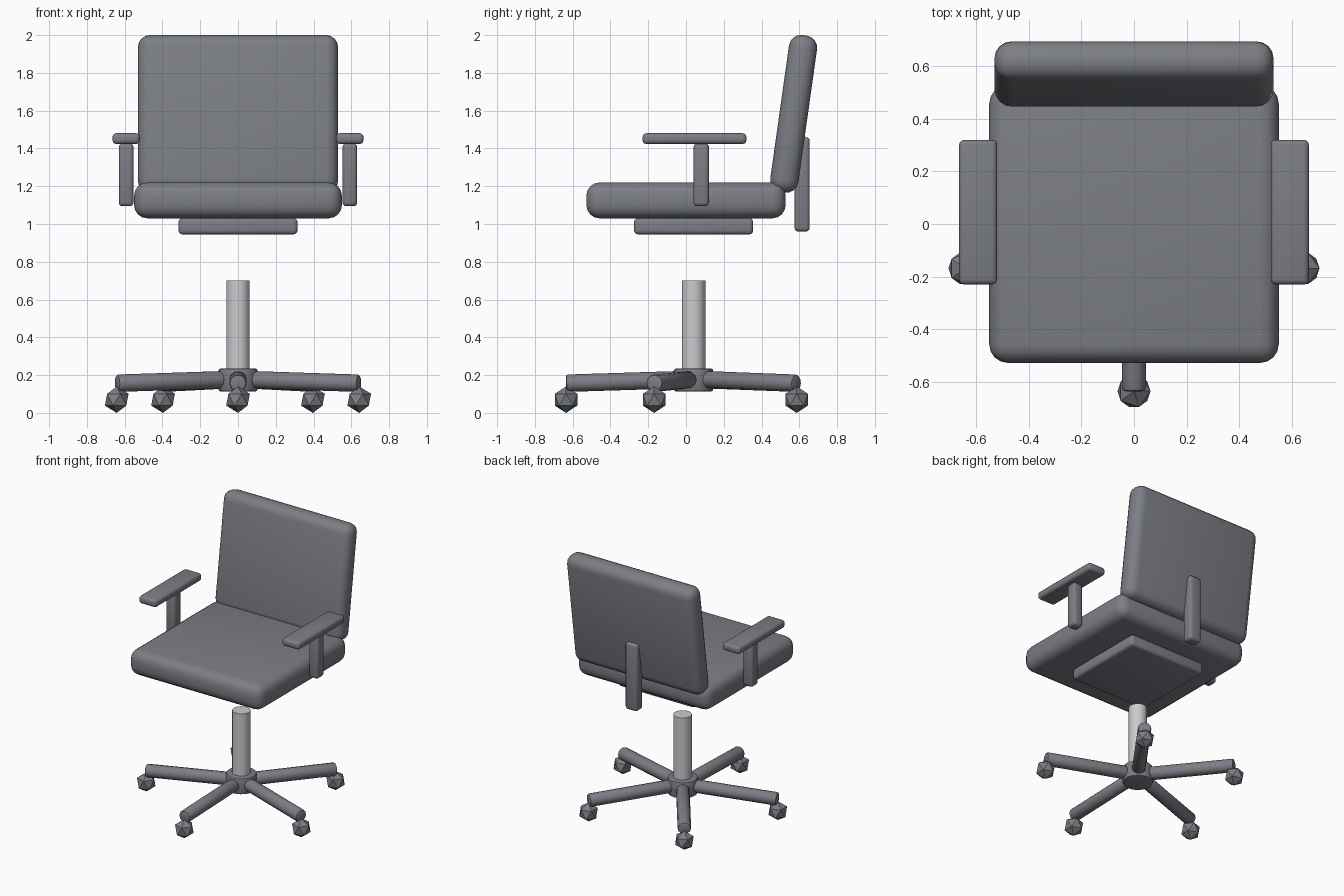
import bpy
import math
from math import sin, cos, radians
from mathutils import Vector

cube = bpy.data.objects.get("Cube")
if cube:
    bpy.data.objects.remove(cube, do_unlink=True)


def material(name, rgb):
    mat = bpy.data.materials.new(name)
    mat.use_nodes = True
    color = (*rgb, 1.0)
    mat.diffuse_color = color
    mat.node_tree.nodes["Principled BSDF"].inputs["Base Color"].default_value = color
    return mat


slate = material("slate grey", (0.20, 0.21, 0.235))
silver = material("light metal grey", (0.60, 0.60, 0.62))


def finish(name, mat, bevel=0, segments=3):
    obj = bpy.context.object
    obj.name = name
    obj.data.materials.append(mat)
    if bevel:
        mod = obj.modifiers.new("rounded edges", "BEVEL")
        mod.width = bevel
        mod.segments = segments
        bpy.ops.object.modifier_apply(modifier=mod.name)
    bpy.ops.object.shade_smooth_by_angle(angle=radians(35))
    return obj


def box(name, center, size, bevel, segments=3, tilt=0):
    bpy.ops.mesh.primitive_cube_add(size=1, location=center)
    bpy.context.object.scale = size
    bpy.ops.object.transform_apply(location=False, rotation=False, scale=True)
    obj = finish(name, slate, bevel, segments)
    obj.rotation_euler.x = tilt
    return obj


def rod(name, start, end, radius, mat, sides, bevel=0):
    start, end = Vector(start), Vector(end)
    axis = end - start
    bpy.ops.mesh.primitive_cylinder_add(vertices=sides, radius=radius,
                                        depth=axis.length, location=(start + end) / 2)
    bpy.context.object.rotation_euler = axis.to_track_quat("Z", "Y").to_euler()
    return finish(name, mat, bevel, 2)


# Cushions, mounting plate and back support
box("seat", (0, 0, 1.125), (1.1, 1.055, 0.19), 0.07, 4)
box("backrest", (0, 0.57, 1.583), (1.06, 0.15, 0.84), 0.065, 4, -radians(8))
box("seat_plate", (0, 0.04, 0.988), (0.63, 0.63, 0.086), 0.02)
box("back_support", (0, 0.615, 1.21), (0.1, 0.08, 0.5), 0.02)

# Armrests
for side, label in ((1, "left"), (-1, "right")):
    box(label + "_arm_pad", (side * 0.592, 0.045, 1.452), (0.145, 0.55, 0.057), 0.02)
    box(label + "_arm_post", (side * 0.592, 0.081, 1.26), (0.078, 0.082, 0.332), 0.02)

# Central column and hub
HUB_Y = 0.04
rod("column", (0, HUB_Y, 0.2), (0, HUB_Y, 0.7), 0.062, silver, 32)
rod("hub", (0, HUB_Y, 0.113), (0, HUB_Y, 0.235), 0.104, slate, 24, 0.012)

# Five spokes, each ending over a caster
REACH = 0.675
for i in range(5):
    angle = radians(-90 + 72 * i)
    dx, dy = cos(angle), sin(angle)
    rod(f"spoke_{i + 1}", (dx * 0.06, HUB_Y + dy * 0.06, 0.176),
        (dx * REACH, HUB_Y + dy * REACH, 0.157), 0.046, slate, 12, 0.012)
    bpy.ops.mesh.primitive_ico_sphere_add(
        subdivisions=1, radius=0.07,
        location=(dx * REACH, HUB_Y + dy * REACH, 0.07))
    finish(f"caster_{i + 1}", slate)
